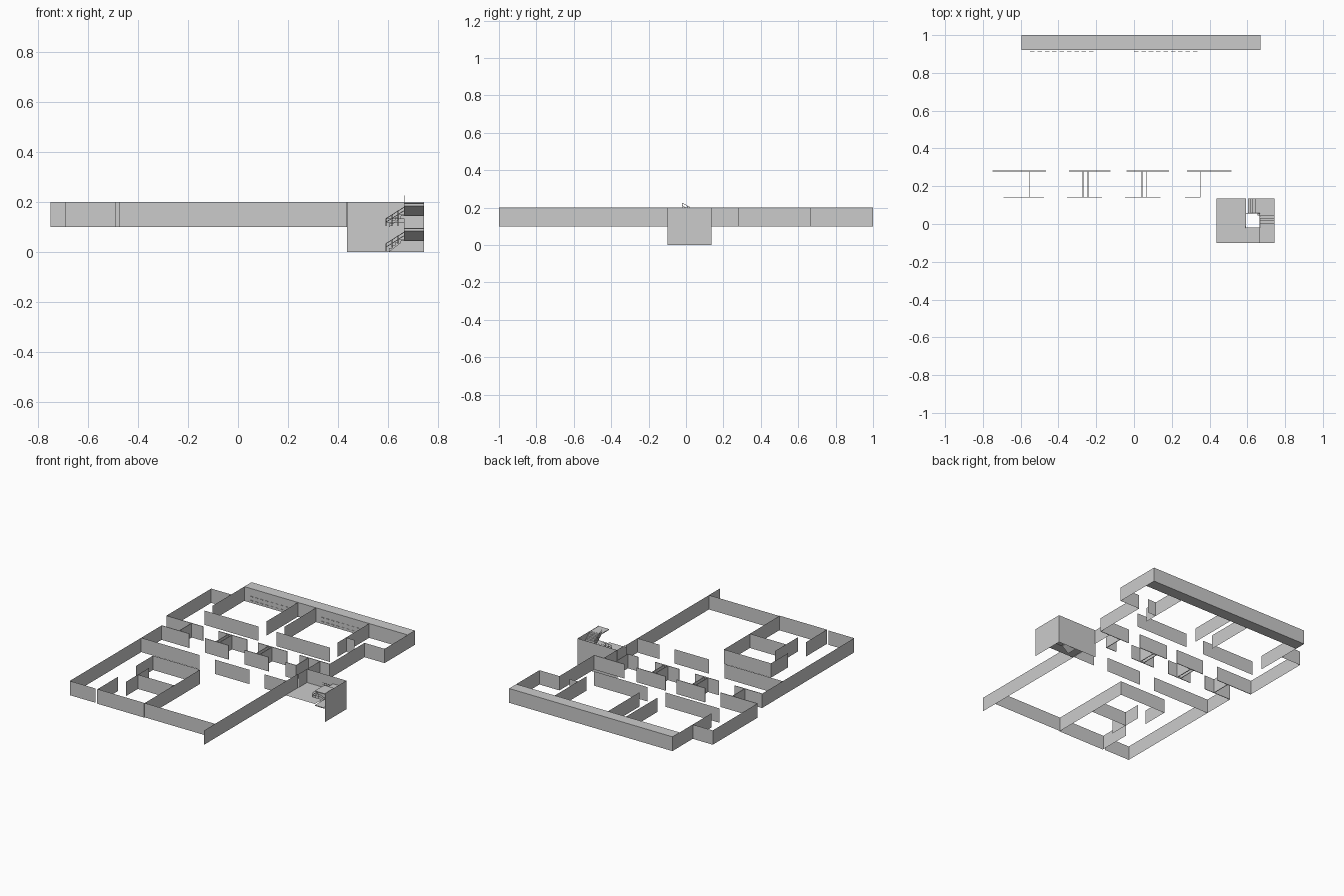
import bpy, bmesh

if "Cube" in bpy.data.objects:
    bpy.data.objects.remove(bpy.data.objects["Cube"])

LOW, TOP = 0.10, 0.20


def finish(bm, name):
    me = bpy.data.meshes.new(name)
    bm.to_mesh(me)
    bm.free()
    ob = bpy.data.objects.new(name, me)
    bpy.context.collection.objects.link(ob)
    return ob


def add_box(bm, x0, x1, y0, y1, z0, z1):
    r = bmesh.ops.create_cube(bm, size=1)
    for v in r["verts"]:
        v.co = ((x0 + x1) / 2 + v.co.x * (x1 - x0),
                (y0 + y1) / 2 + v.co.y * (y1 - y0),
                (z0 + z1) / 2 + v.co.z * (z1 - z0))


def box(name, *dims):
    bm = bmesh.new()
    add_box(bm, *dims)
    return finish(bm, name)


def walls(name, paths, z0=LOW, z1=TOP):
    """Thin upright sheets following plan paths."""
    bm = bmesh.new()
    for path in paths:
        lo = [bm.verts.new((x, y, z0)) for x, y in path]
        hi = [bm.verts.new((x, y, z1)) for x, y in path]
        for i in range(len(path) - 1):
            bm.faces.new((lo[i], lo[i + 1], hi[i + 1], hi[i]))
    return finish(bm, name)


def sheet(name, rects, z):
    bm = bmesh.new()
    for x0, x1, y0, y1 in rects:
        bm.faces.new([bm.verts.new((x, y, z)) for x, y in
                      ((x0, y0), (x1, y0), (x1, y1), (x0, y1))])
    return finish(bm, name)


# Deep block along the back
box("back_block", -0.595, 0.67, 0.92, 1.0, LOW, TOP)

# Small raised strips on the inner face of the back block
bm = bmesh.new()
for start, count in ((-0.55, 9), (0.0, 9)):
    for z in (0.145, 0.117):
        for i in range(count):
            x = start + i * 0.039
            add_box(bm, x, x + 0.024, 0.913, 0.916, z, z + 0.004)
finish(bm, "wall_strips")

# Outer walls
walls("outer_walls", [
    [(-0.595, 0.775), (-0.75, 0.775), (-0.75, 0.28)],
    [(0.67, 0.92), (0.67, 0.665), (0.515, 0.665), (0.515, 0.28)],
    [(-0.69, 0.14), (-0.69, -0.875), (-0.49, -0.875)],
    [(-0.475, -0.875), (0.435, -0.875)],
    [(0.435, 0.04), (0.435, -1.0)],
    [(0.44, 0.28), (0.44, 0.04)],
])

# Back rooms
walls("back_partitions",
      [[(x, 0.92), (x, 0.57)] for x in (-0.595, -0.18, -0.04, 0.372)]
      + [[(-0.595, 0.48), (-0.178, 0.48)], [(-0.038, 0.48), (0.375, 0.48)],
         [(0.375, 0.663), (0.44, 0.663)]])

# Corridor rooms: thicker facing walls and cross walls
bm = bmesh.new()
for y, spans in ((0.28, ((-0.75, -0.465), (-0.345, -0.125), (-0.04, 0.185), (0.28, 0.515))),
                 (0.142, ((-0.69, -0.477), (-0.355, -0.17), (-0.047, 0.14), (0.27, 0.353)))):
    for a, b in spans:
        add_box(bm, a, b, y - 0.002, y + 0.002, LOW, TOP)
for x in (-0.555, -0.27, -0.244, 0.042, 0.068, 0.351):
    add_box(bm, x - 0.002, x + 0.002, 0.142, 0.28, LOW, TOP)
finish(bm, "corridor_walls")

walls("hall_wall", [[(a, -0.085), (b, -0.085)]
                    for a, b in ((-0.69, -0.24), (-0.12, 0.15), (0.265, 0.435))])

# Inner room in the front hall
walls("inner_room", [
    [(-0.475, -0.45), (-0.475, -0.262), (-0.11, -0.262), (-0.11, -0.88),
     (-0.475, -0.88), (-0.475, -0.647)],
    [(-0.39, -0.55), (-0.11, -0.55)],
    [(-0.39, -0.425), (-0.39, -0.68)],
])

# Stairwell: tall walls at the back and right
X0, X1, Y0, Y1 = 0.437, 0.745, -0.1, 0.135
WX0, WX1, WY0, WY1 = 0.592, 0.665, -0.02, 0.058
walls("stairwell_walls", [[(X0, Y1), (X1, Y1), (X1, Y0)]], 0.0, TOP)
sheet("stairwell_floor", [(X0, WX0, Y0, Y1), (WX0, WX1, Y0, WY0)], 0.105)


def flight(name, start, end, z0, rise, place, width):
    """Stepped solid with a sloping underside."""
    n = 4
    run = (end - start) / n
    pts = [(start, z0 - 0.004)]
    for i in range(n):
        z = z0 + rise * (i + 1) / n
        pts += [(start + i * run, z), (start + (i + 1) * run, z)]
    pts.append((end, z0 + rise - 0.012))
    bm = bmesh.new()
    near, far = ([bm.verts.new(place(a, z, w)) for a, z in pts] for w in width)
    bm.faces.new(near)
    bm.faces.new(far)
    for i in range(len(pts)):
        j = (i + 1) % len(pts)
        bm.faces.new((near[i], near[j], far[j], far[i]))
    bmesh.ops.recalc_face_normals(bm, faces=bm.faces[:])
    return finish(bm, name)


def rail(name, pts):
    """Handrail of thin square tube with balusters."""
    cu = bpy.data.curves.new(name, "CURVE")
    cu.dimensions = "3D"
    cu.bevel_depth = 0.0015
    cu.bevel_resolution = 0
    lines = [[(x, y, z + 0.03) for x, y, z in pts],
             [(x, y, z + 0.016) for x, y, z in pts]]
    for p, q in zip(pts, pts[1:]):
        for i in range(4):
            x, y, z = [a + (b - a) * i / 3 for a, b in zip(p, q)]
            lines.append([(x, y, z), (x, y, z + 0.03)])
    for ln in lines:
        sp = cu.splines.new("POLY")
        sp.points.add(len(ln) - 1)
        for pt, co in zip(sp.points, ln):
            pt.co = (*co, 1)
    ob = bpy.data.objects.new(name, cu)
    bpy.context.collection.objects.link(ob)


# Two storeys of stairs winding round the open well
for level, z in (("lower", 0.0), ("upper", 0.1)):
    flight(level + "_back_flight", WX0 + 0.012, WX1 - 0.012, z + 0.004, 0.046,
           lambda a, h, w: (a, w, h), (WY1, Y1))
    flight(level + "_side_flight", WY1 - 0.012, WY0 + 0.012, z + 0.05, 0.046,
           lambda a, h, w: (w, a, h), (WX1, X1))
    box(level + "_half_landing", WX1 - 0.012, X1, WY1 - 0.012, Y1, z + 0.045, z + 0.05)
    box(level + "_top_landing", WX1, X1, Y0, WY0 + 0.012, z + 0.092, z + 0.097)
    rail(level + "_handrail", [(WX0, WY1, z + 0.004), (WX1, WY1, z + 0.05),
                               (WX1, WY0, z + 0.095)])
rail("well_handrail", [(WX0, WY1, 0.104), (WX0, WY0, 0.104), (WX1, WY0, 0.104)])
